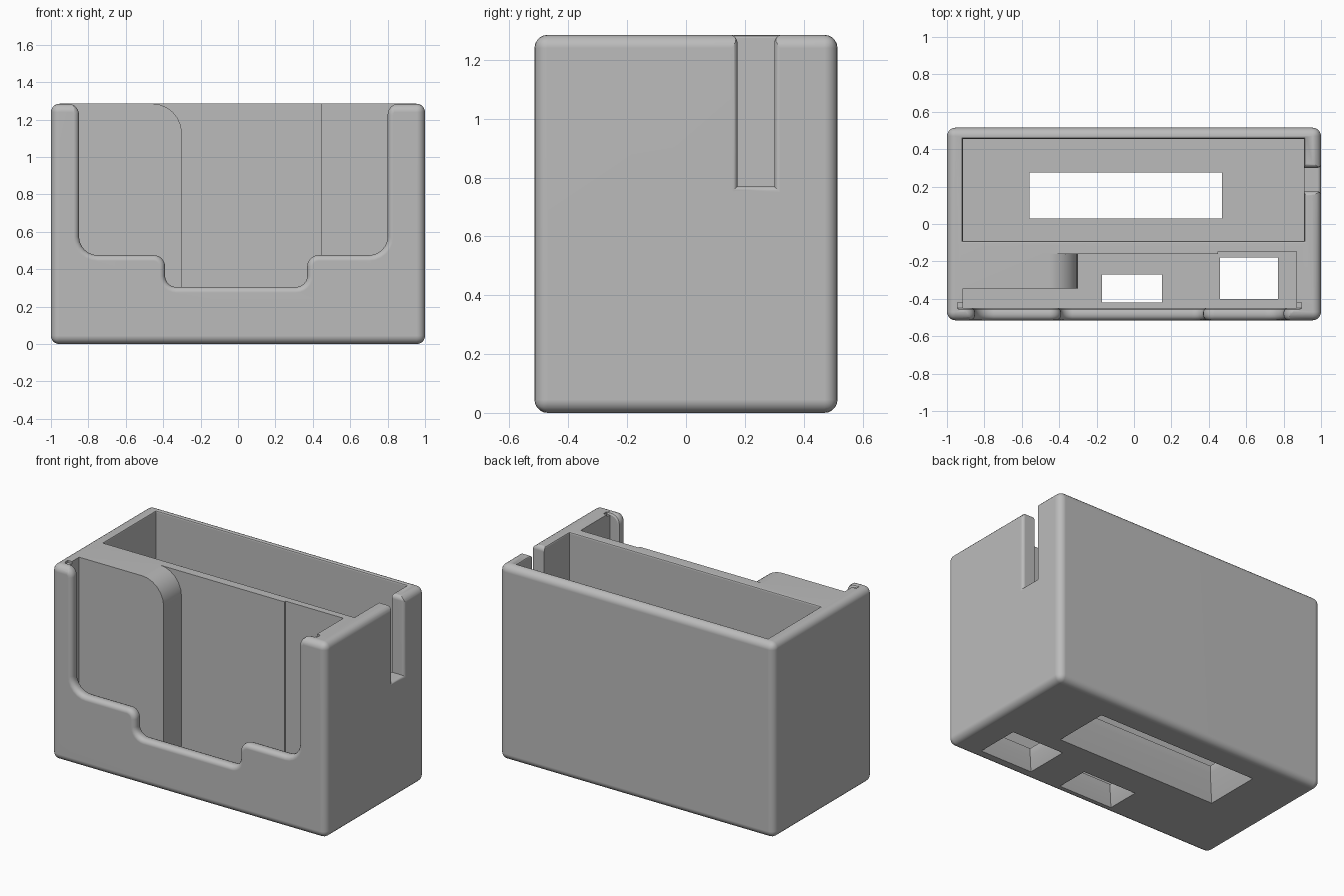
import bpy
import bmesh
import math
from mathutils import Vector

if "Cube" in bpy.data.objects:
    bpy.data.objects.remove(bpy.data.objects["Cube"])

HEIGHT = 1.285
DEPTH = 1.03
ABOVE = 1.4
TOP = HEIGHT + 0.001
BACK_FLOOR = 0.2
FRONT_FLOOR = 0.13

grey = bpy.data.materials.new("light_grey")
grey.use_nodes = True
grey.diffuse_color = (0.5, 0.5, 0.5, 1)
for node in grey.node_tree.nodes:
    if node.type == 'BSDF_PRINCIPLED':
        node.inputs["Base Color"].default_value = grey.diffuse_color


def rounded(corners, steps=6):
    """Turn (u, v, radius) corners into an outline with arcs."""
    outline = []
    pts = [Vector(c[:2]) for c in corners]
    for i, (u, v, r) in enumerate(corners):
        p = pts[i]
        if r == 0:
            outline.append(p)
            continue
        a = (pts[i - 1] - p).normalized()
        b = (pts[(i + 1) % len(pts)] - p).normalized()
        centre = p + (a + b) * r
        for k in range(steps + 1):
            t = math.pi / 2 * k / steps
            outline.append(centre - b * r * math.cos(t) - a * r * math.sin(t))
    return outline


def rect(u0, u1, v0, v1):
    return [Vector(p) for p in ((u0, v0), (u1, v0), (u1, v1), (u0, v1))]


def grow(outline, d):
    """Offset an outline outwards with mitred corners."""
    n = len(outline)
    area = sum(outline[i - 1].cross(outline[i]) for i in range(n))
    side = 1 if area > 0 else -1
    result = []
    for i, p in enumerate(outline):
        e1 = (p - outline[i - 1]).normalized()
        e2 = (outline[(i + 1) % n] - p).normalized()
        n1, n2 = Vector((e1.y, -e1.x)), Vector((e2.y, -e2.x))
        result.append(p + (n1 + n2) * (side * d / (1 + n1.dot(n2))))
    return result


def place(p, d, axis):
    return {'X': (d, p.x, p.y), 'Y': (p.x, d, p.y), 'Z': (p.x, p.y, d)}[axis]


def cut(outline, axis, sections):
    """Cut a lofted prism; sections are (depth along axis, outline growth)."""
    bm = bmesh.new()
    rings = [[bm.verts.new(place(p, d, axis)) for p in grow(outline, g)]
             for d, g in sections]
    n = len(outline)
    for low, high in zip(rings, rings[1:]):
        for i in range(n):
            bm.faces.new((low[i - 1], low[i], high[i], high[i - 1]))
    bm.faces.new(rings[0])
    bm.faces.new(rings[-1])
    bmesh.ops.recalc_face_normals(bm, faces=bm.faces)
    mesh = bpy.data.meshes.new("cutter")
    bm.to_mesh(mesh)
    bm.free()
    cutter = bpy.data.objects.new("cutter", mesh)
    cutter.hide_render = True
    bpy.context.collection.objects.link(cutter)
    mod = body.modifiers.new("cut", 'BOOLEAN')
    mod.operation = 'DIFFERENCE'
    mod.solver = 'EXACT'
    mod.object = cutter
    bpy.ops.object.modifier_apply(modifier=mod.name)
    bpy.data.objects.remove(cutter)
    bpy.data.meshes.remove(mesh)


def lip(start, r, direction, steps=4):
    """Quarter-round sections running inwards from a face."""
    return [(start + direction * r * (1 - math.cos(t)), r * (1 - math.sin(t)))
            for t in (math.pi / 2 * k / steps for k in range(steps + 1))]


# Rounded outer block
bm = bmesh.new()
bmesh.ops.create_cube(bm, size=1)
for v in bm.verts:
    v.co = (v.co.x * 2, v.co.y * DEPTH, (v.co.z + 0.5) * HEIGHT)
bmesh.ops.bevel(bm, geom=bm.edges[:], offset=0.045, segments=5,
                profile=0.5, affect='EDGES')
mesh = bpy.data.meshes.new("holder_body")
bm.to_mesh(mesh)
bm.free()
body = bpy.data.objects.new("holder_body", mesh)
bpy.context.collection.objects.link(body)
mesh.materials.append(grey)
bpy.ops.object.select_all(action='DESELECT')
body.select_set(True)
bpy.context.view_layer.objects.active = body

# Rear compartment with a softened rim
cut(rect(-0.915, 0.91, -0.09, 0.455), 'Z',
    [(BACK_FLOOR, 0), (HEIGHT - 0.012, 0), (HEIGHT - 0.004, 0.004),
     (HEIGHT, 0.012), (ABOVE, 0.012)])

# Narrow front slot, then the pocket beside the filler block
cut(rect(-0.915, 0.87, -0.45, -0.345), 'Z', [(FRONT_FLOOR, 0), (ABOVE, 0)])
pocket = rounded([(0.87, FRONT_FLOOR, 0), (0.87, ABOVE, 0), (-0.6, ABOVE, 0),
                  (-0.6, TOP, 0), (-0.3, TOP, 0.16), (-0.3, FRONT_FLOOR, 0)])
cut(pocket, 'Y', [(-0.4, 0), (-0.16, 0)])
cut(rect(0.45, 0.87, -0.3, -0.147), 'Z', [(FRONT_FLOOR, 0), (ABOVE, 0)])

# Stepped opening in the front wall
opening = rounded([
    (-0.93, ABOVE, 0), (-0.93, TOP, 0), (-0.85, TOP, 0.06),
    (-0.85, 0.475, 0.1), (-0.39, 0.475, 0.06), (-0.39, 0.305, 0.06),
    (0.37, 0.305, 0.06), (0.37, 0.475, 0.06), (0.8, 0.475, 0.1),
    (0.8, TOP, 0.06), (0.88, TOP, 0), (0.88, ABOVE, 0)])
front = -DEPTH / 2
cut(opening, 'Y', [(front - 0.05, 0.03)] + lip(front, 0.03, 1)
    + [(-0.47, 0), (-0.456, 0.005), (-0.45, 0.015), (-0.42, 0.015)])

# Side slot
slot = rounded([(0.14, ABOVE, 0), (0.14, TOP, 0), (0.175, TOP, 0.03),
                (0.175, 0.77, 0), (0.3, 0.77, 0), (0.3, TOP, 0.03),
                (0.335, TOP, 0), (0.335, ABOVE, 0)])
cut(slot, 'X', [(1.05, 0.02)] + lip(1, 0.02, -1) + [(0.87, 0)])

# Floor openings, flared towards the underside
for hole, flare, rise, floor in (
        (rect(-0.56, 0.47, 0.03, 0.275), 0.065, 0.15, BACK_FLOOR),
        (rect(-0.17, 0.15, -0.42, -0.27), 0.035, 0.08, FRONT_FLOOR),
        (rect(0.46, 0.77, -0.4, -0.18), 0.035, 0.08, FRONT_FLOOR)):
    cut(hole, 'Z', [(-0.05, flare), (0, flare), (rise, 0), (floor + 0.03, 0)])

# Smooth rounded edges, flat faces
bpy.ops.object.shade_smooth_by_angle(angle=math.radians(30))
weighted = body.modifiers.new("flat_faces", 'WEIGHTED_NORMAL')
weighted.keep_sharp = True
